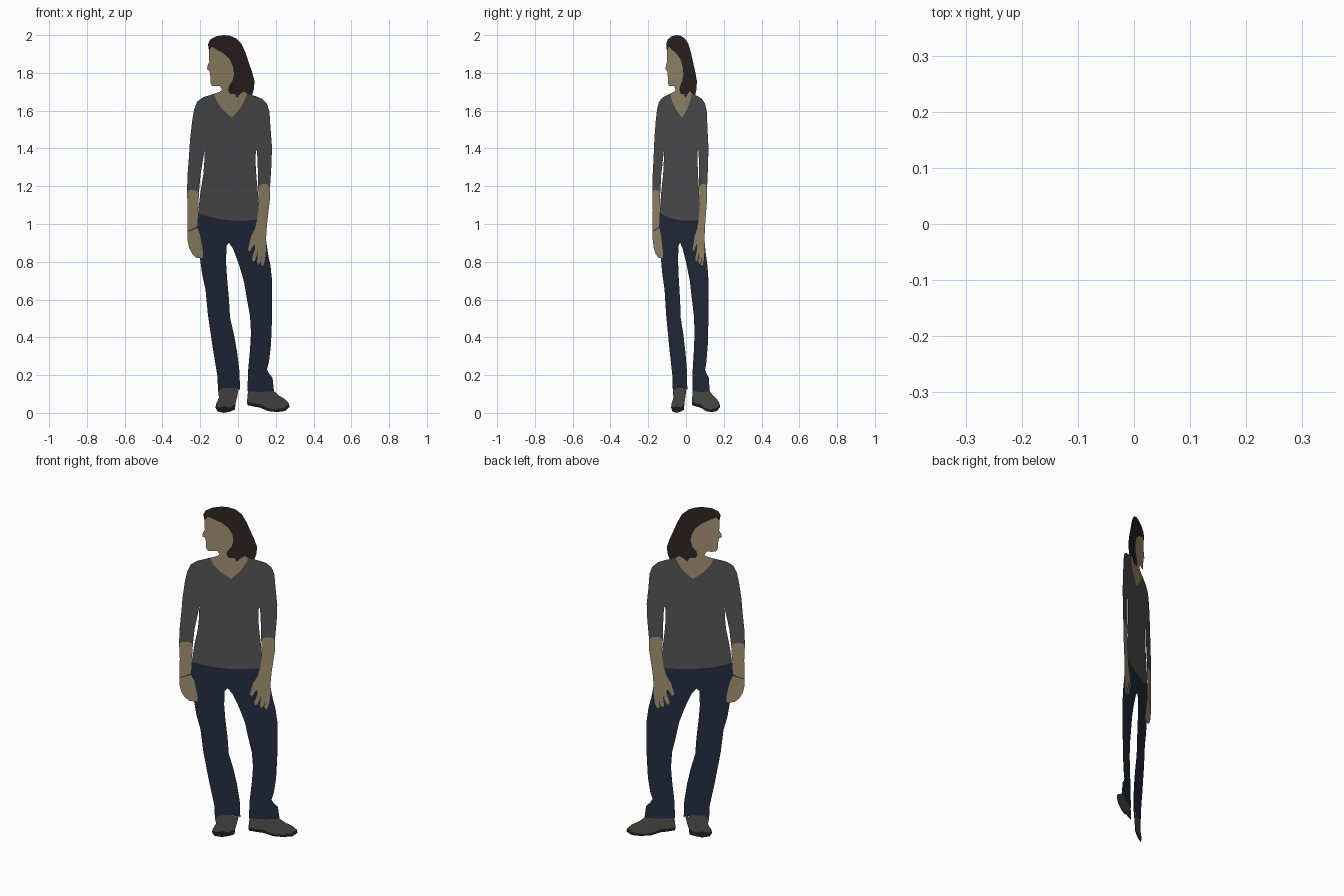
import bpy, bmesh

# Flat cut-out figure standing in a vertical plane turned about z (y = SLOPE * x).
# Outlines are traced in fine units: S per model unit, centre line CX, ground GZ.
S, CX, GZ, SLOPE = 189.0, 238.0, 413.3, 0.66


def material(name, rgb):
    m = bpy.data.materials.new(name)
    m.diffuse_color = (*rgb, 1)
    return m


SKIN = material("skin", (0.36, 0.29, 0.17))
HAIR = material("hair_brown", (0.028, 0.018, 0.016))
KNIT = material("charcoal_knit", (0.09, 0.09, 0.09))
DENIM = material("denim", (0.019, 0.028, 0.05))
SHOE = material("shoe_grey", (0.085, 0.083, 0.08))
SOLE = material("sole_black", (0.015, 0.015, 0.015))


def panel(name, outline, mat):
    bm = bmesh.new()
    verts = []
    for u, v in outline:
        x = (u - CX) / S
        verts.append(bm.verts.new((x, SLOPE * x, (GZ - v) / S)))
    face = bm.faces.new(verts)
    face.normal_update()
    if face.normal.y > 0:
        face.normal_flip()
    bmesh.ops.triangulate(bm, faces=bm.faces[:])
    me = bpy.data.meshes.new(name)
    bm.to_mesh(me)
    bm.free()
    me.materials.append(mat)
    ob = bpy.data.objects.new(name, me)
    bpy.context.collection.objects.link(ob)
    return ob


def rev(points):
    return points[::-1]


# Borders shared by neighbouring panels
hairline = [(209, 51), (212, 47), (217, 50), (224, 54), (230, 60), (233, 67),
            (234, 74), (232.5, 81), (229, 86), (228, 90)]
hair_tips = [(228, 90), (230, 94), (235, 94), (237, 98), (240, 94.5), (244, 91.5), (247, 94)]
neckline = [(214, 94), (217, 102), (223, 110), (232, 118), (240, 109), (245, 100), (247, 94)]
hem = [(198, 213), (206, 216), (215, 218.5), (232, 221), (245, 221), (257, 220)]
cuff_l = [(187, 192), (190, 190.5), (195, 190.5), (199, 192.5)]
cuff_r = [(270, 187), (267, 184.5), (262, 184.5), (258, 187)]
wrist_r = [(258, 187), (259, 205), (257, 220)]
hand_l = [(197.5, 228), (200, 235), (202, 246), (203, 252), (203, 258), (200, 258.5)]
hand_r = [(257, 220), (255, 229), (251, 237), (249, 246), (248, 250), (250, 252),
          (252.5, 247), (254.5, 244), (255, 249), (252, 259), (253, 262), (255, 261),
          (258, 251), (257, 263), (258.5, 265), (260.5, 262), (261.5, 255), (261, 265),
          (263, 266.5), (265, 260), (266, 250), (266, 240)]

# Head and neck
panel("hair", hairline + hair_tips[1:] + [
    (252, 95.5), (254, 89), (254.5, 81), (252, 72), (248.5, 62), (245.5, 53), (241.5, 44),
    (236, 38.5), (230, 36), (224, 35.3), (216, 36.5), (210, 40), (208, 44.5)], HAIR)
panel("face_and_neck", hairline + hair_tips[1:] + rev(neckline)[1:] + [
    (220, 92), (222, 90), (220, 86), (216, 86.5), (212, 86), (210.5, 83), (210.5, 78),
    (209.5, 71), (207, 69.5), (207.5, 66), (209.3, 62), (209, 56)], SKIN)

# Sweater, with the narrow gaps between sleeves and body
panel("sweater", neckline + [
    (256, 96.5), (262, 99), (267, 104), (269.5, 112), (270.5, 128), (272, 147), (271.5, 165)]
    + cuff_r + [(258, 174), (257.5, 162), (257, 150), (255.8, 152), (255.6, 164), (256.5, 178)]
    + wrist_r[1:] + rev(hem)[1:]
    + [(200.5, 192), (203.3, 175), (204.3, 162), (204.5, 150), (203, 160), (200.5, 175)]
    + rev(cuff_l) + [
    (187.5, 175), (189, 156), (190, 140), (192, 122), (194, 110), (197, 102), (203, 97.5)], KNIT)

# Arms, hands and bracelet
panel("left_forearm", cuff_l + [(198, 213), (197.3, 226.5), (192, 229.5), (187.3, 231)]
      + [(187.6, 210)], SKIN)
panel("bracelet", [(187.3, 231), (192, 229.5), (197.3, 226.5), (197.5, 228),
                   (192, 230.5), (187.3, 232)], DENIM)
panel("left_hand", [(187.3, 232), (192, 230.5)] + hand_l + [
    (196, 258), (192, 254), (189, 248), (187.5, 240)], SKIN)
panel("right_forearm_and_hand", cuff_r + wrist_r[1:] + hand_r[1:] + [
    (267, 225), (268.5, 212), (270, 199)], SKIN)

# Jeans, fitted around both hands
panel("jeans", hem + hand_r[1:] + [
    (268, 254), (270.5, 266), (272, 280), (272, 320), (271, 345), (269, 362), (267, 370),
    (269, 374), (272.5, 378), (274, 391.5), (262, 392.5), (247.5, 391.5), (248, 372),
    (250, 350), (251, 333), (250, 316), (247, 300), (244, 282), (239, 265), (233, 249),
    (229, 243), (226.5, 246), (226, 262), (227, 278), (229, 300), (230, 318), (234, 335),
    (237, 352), (239.5, 372), (240, 390), (230, 388), (223, 388.5), (218, 391.5),
    (217.5, 377), (213, 350), (208, 316), (205.5, 290), (202, 274)]
    + rev(hand_l) + [(197.3, 226.5)], DENIM)

# Shoes: upper and sole meet on a shared welt line
welt_l = [(216, 404.5), (218, 408), (224, 406.5), (230, 408), (235.5, 404)]
panel("left_shoe", welt_l + [(237, 398), (238.5, 390), (230, 388), (223, 388.5),
                             (218, 391.5), (219, 398)], SHOE)
panel("left_sole", welt_l + [(235, 410), (230, 412), (224, 413.3), (217.5, 412), (215.5, 408)], SOLE)
welt_r = [(247, 402), (254, 404), (260, 404.5), (267, 408.5), (275, 410),
          (284, 408.5), (289, 404)]
panel("right_shoe", welt_r + [(285, 399.5), (279, 396), (274, 391.5), (262, 392.5),
                              (248, 391.5)], SHOE)
panel("right_sole", welt_r + [(289.5, 407.5), (285, 411.5), (277, 412.5), (268, 411.5),
                              (260, 408), (254, 407), (247.5, 405.5)], SOLE)
